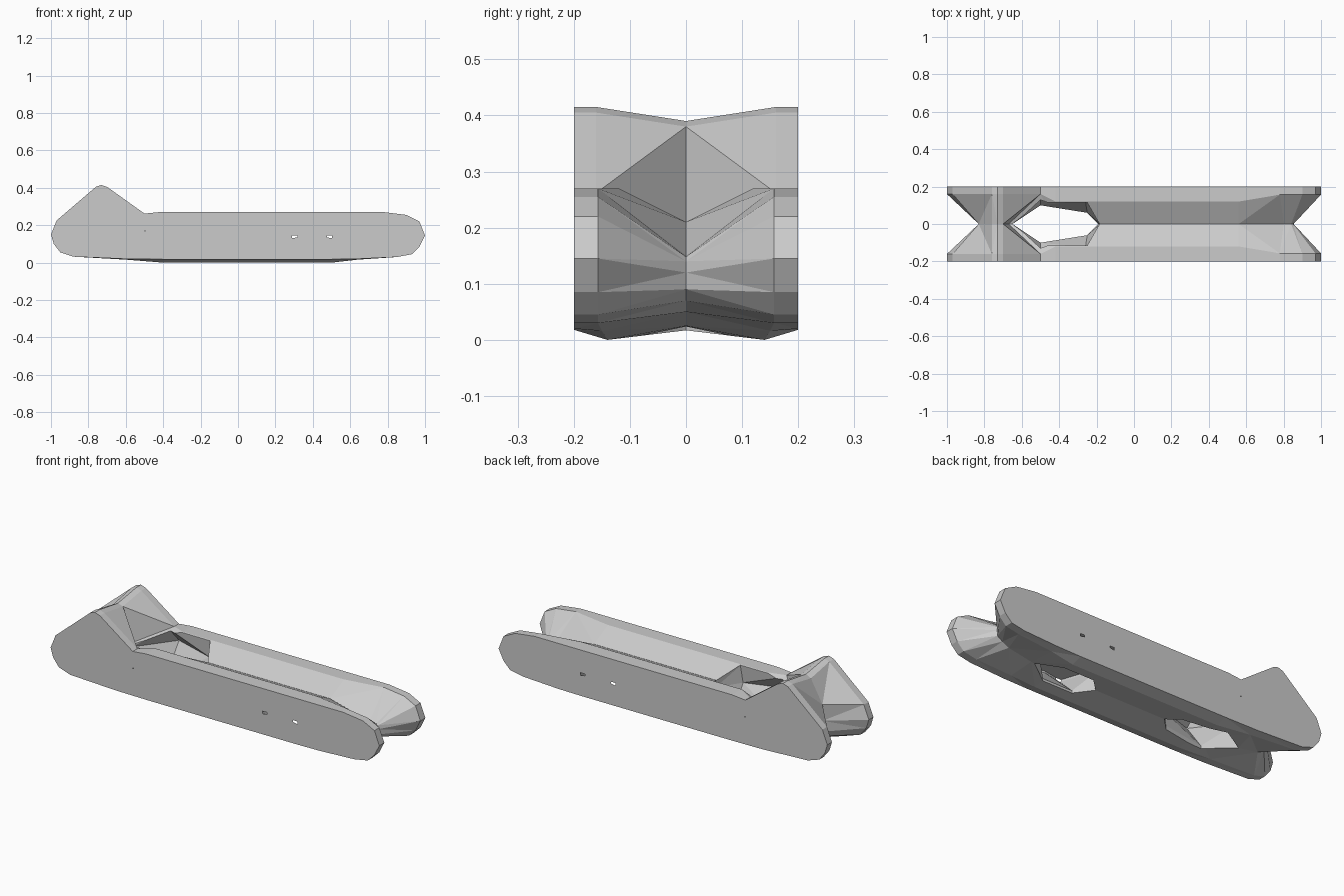
import bpy, bmesh

if "Cube" in bpy.data.objects:
    bpy.data.objects.remove(bpy.data.objects["Cube"])


def make_object(name, rings):
    """Skin a stack of matching closed rings and cap both ends."""
    bm = bmesh.new()
    loops = [[bm.verts.new(p) for p in ring] for ring in rings]
    n = len(loops[0])
    for a, b in zip(loops, loops[1:]):
        for i in range(n):
            j = (i + 1) % n
            bm.faces.new((a[i], a[j], b[j], b[i]))
    bm.faces.new(loops[0])
    bm.faces.new(loops[-1])
    bmesh.ops.recalc_face_normals(bm, faces=bm.faces)
    bmesh.ops.triangulate(bm, faces=[f for f in bm.faces if len(f.verts) == 4])
    mesh = bpy.data.meshes.new(name)
    bm.to_mesh(mesh)
    bm.free()
    obj = bpy.data.objects.new(name, mesh)
    bpy.context.collection.objects.link(obj)
    return obj


# Body: outer x, z | rim y, z | centre x, z
profile = [
    (-1.00, .15, .16, .15, -.83, .16), (-.97, .225, .16, .225, -.83, .25),
    (-.76, .405, .16, .405, -.76, .375), (-.73, .415, .16, .415, -.73, .39),
    (-.70, .405, .16, .405, -.70, .38), (-.50, .262, .16, .262, -.67, .18),
    (-.42, .27, .12, .27, -.42, .21), (.56, .27, .12, .27, .56, .21),
    (.78, .27, .157, .27, .80, .15), (.90, .255, .157, .255, .84, .148),
    (.97, .22, .157, .22, .85, .14), (1.00, .145, .157, .145, .853, .12),
    (.97, .085, .157, .085, .85, .09), (.93, .045, .157, .045, .82, .07),
    (.85, .03, .157, .03, .78, .05), (.64, .02, .15, .016, .64, .025),
    (.50, .018, .14, 0, .50, .017), (-.40, .018, .14, 0, -.40, .017),
    (-.60, .02, .15, .016, -.65, .03), (-.88, .032, .157, .032, -.77, .05),
    (-.95, .055, .16, .055, -.81, .07), (-.985, .10, .16, .10, -.83, .10),
]


def plate(side):
    return [(p[0], side * .2, p[1]) for p in profile]


def rim(side):
    return [(p[0], side * p[2], p[3]) for p in profile]


centre = [(p[4], 0, p[5]) for p in profile]
body = make_object("grooved_body", [plate(-1), rim(-1), centre, rim(1), plate(1)])


def cutter(name, levels):
    """Symmetric plan outlines (half listed, ends on y=0) stacked in z."""
    rings = []
    for z, half in levels:
        plan = half + [(x, -y) for x, y in half[-2:0:-1]]
        rings.append([(x, y, z) for x, y in plan])
    obj = make_object(name, rings)
    obj.hide_render = True
    return obj


# Through opening behind the head, flaring inside the body
narrow = [(-.65, 0), (-.5, .10), (-.25, .06), (-.19, 0)]
wide = [(-.65, 0), (-.5, .202), (-.26, .125), (-.18, 0)]
mouth = [(-.65, 0), (-.5, .115), (-.25, .115), (-.19, 0)]
opening = cutter("opening_cutter", [(-.05, narrow), (.03, narrow), (.17, wide),
                                    (.265, mouth), (.5, mouth)])

# Pocket in the underside
slot = [(.24, 0), (.32, .08), (.42, .08), (.5, .08), (.62, 0)]
cavity = [(.22, 0), (.29, .205), (.4, .185), (.5, .205), (.60, 0)]
pocket = cutter("pocket_cutter", [(-.05, slot), (.02, slot), (.135, cavity),
                                  (.145, cavity)])

for tool in (opening, pocket):
    mod = body.modifiers.new(tool.name, 'BOOLEAN')
    mod.operation = 'DIFFERENCE'
    mod.solver = 'EXACT'
    mod.object = tool

# Bake the cuts and drop the helpers
deps = bpy.context.evaluated_depsgraph_get()
result = bpy.data.meshes.new_from_object(body.evaluated_get(deps))
body.modifiers.clear()
body.data = result
for tool in (opening, pocket):
    bpy.data.objects.remove(tool)
